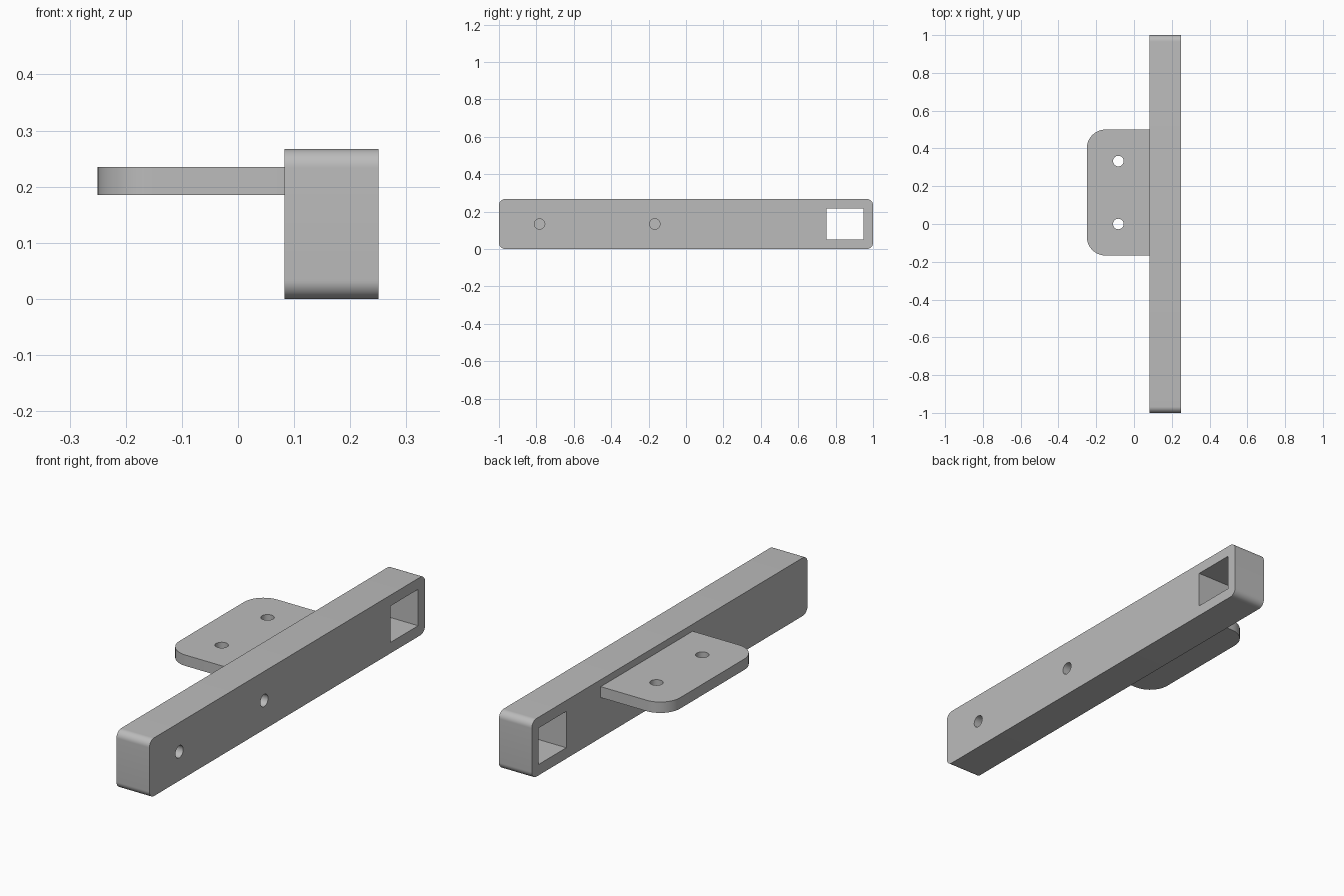
import bpy, bmesh, math
from mathutils import Vector

default = bpy.data.objects.get("Cube")
if default:
    bpy.data.objects.remove(default, do_unlink=True)

# Single plain grey finish
grey = bpy.data.materials.new("plain_grey")
grey.use_nodes = True
colour = (0.5, 0.5, 0.5, 1)
grey.diffuse_color = colour
grey.node_tree.nodes["Principled BSDF"].inputs["Base Color"].default_value = colour


def rounded_rect(a0, a1, b0, b1, radii, steps=12):
    """Outline of a rectangle; radii run counter-clockwise from (a0, b0)."""
    corners = [(a0, b0, 1, 1), (a1, b0, -1, 1), (a1, b1, -1, -1), (a0, b1, 1, -1)]
    points = []
    for i, ((a, b, sa, sb), r) in enumerate(zip(corners, radii)):
        if r == 0:
            points.append((a, b))
            continue
        for k in range(steps + 1):
            t = math.pi + (i + k / steps) * math.pi / 2
            points.append((a + sa * r + r * math.cos(t), b + sb * r + r * math.sin(t)))
    return points


def circle(a, b, r, sides=32):
    angles = [math.tau * k / sides for k in range(sides)]
    return [(a + r * math.cos(t), b + r * math.sin(t)) for t in angles]


def prism(name, outline, axis, low, high):
    """Extrude an outline along x (outline in y, z) or along z (outline in x, y)."""
    along_x = axis == "x"
    bm = bmesh.new()
    verts = [bm.verts.new((low, a, b) if along_x else (a, b, low)) for a, b in outline]
    face = bm.faces.new(verts)
    moved = bmesh.ops.extrude_face_region(bm, geom=[face])["geom"]
    offset = Vector((high - low, 0, 0) if along_x else (0, 0, high - low))
    bmesh.ops.translate(bm, vec=offset, verts=[g for g in moved if isinstance(g, bmesh.types.BMVert)])
    bmesh.ops.recalc_face_normals(bm, faces=bm.faces)
    mesh = bpy.data.meshes.new(name)
    bm.to_mesh(mesh)
    bm.free()
    mesh.materials.append(grey)
    obj = bpy.data.objects.new(name, mesh)
    bpy.context.collection.objects.link(obj)
    return obj


def finish(obj, cutters):
    """Cut the openings, remove the cutters and smooth the round edges."""
    bpy.ops.object.select_all(action="DESELECT")
    bpy.context.view_layer.objects.active = obj
    obj.select_set(True)
    for cutter in cutters:
        cutter.hide_render = True
        mod = obj.modifiers.new("cut", "BOOLEAN")
        mod.operation, mod.solver, mod.object = "DIFFERENCE", "EXACT", cutter
        bpy.ops.object.modifier_apply(modifier=mod.name)
        bpy.data.objects.remove(cutter, do_unlink=True)
    bpy.ops.object.shade_smooth_by_angle(angle=math.radians(30))


# Long bar with rounded ends, a square window and two blind screw holes
inner, outer, height = 0.083, 0.25, 0.267
bar = prism("bar", rounded_rect(-1, 1, 0, height, [0.033] * 4), "x", inner, outer)
cuts = [prism("window_cutter", rounded_rect(0.75, 0.95, 0.05, 0.217, [0] * 4), "x", 0, 0.4)]
for y in (-0.783, -0.167):
    cuts.append(prism("screw_hole_cutter", circle(y, height / 2, 0.028), "x", 0.117, 0.4))
finish(bar, cuts)

# Mounting plate on the side, rounded at its free corners, with two through holes
plate = prism("mounting_plate", rounded_rect(-0.25, inner, -0.167, 0.5, [0.1, 0, 0, 0.1]),
              "z", 0.185, 0.235)
finish(plate, [prism("bolt_hole_cutter", circle(-0.083, y, 0.028), "z", 0.1, 0.3)
               for y in (0, 0.333)])
